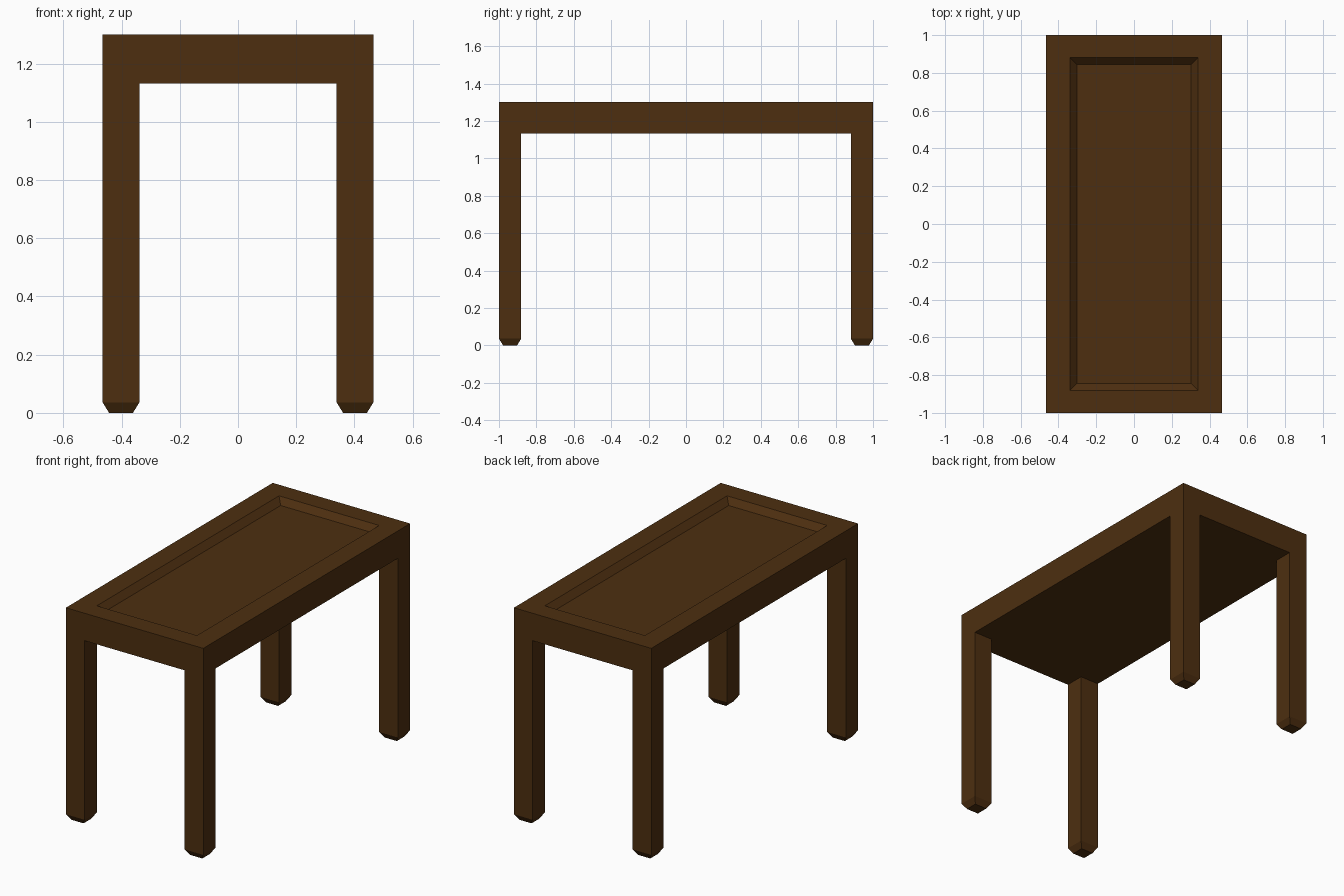
import bpy, bmesh
from mathutils import Vector, Matrix

if "Cube" in bpy.data.objects:
    bpy.data.objects.remove(bpy.data.objects["Cube"])

HX, HY = 0.465, 1.0          # half footprint
IX, IY = 0.339, 0.881        # inner lines shared by legs and top recess
TOP, UNDER = 1.30, 1.132     # slab heights
BEVEL = 0.036                # recess depth and slope width
FOOT_Z, FOOT_IN = 0.036, 0.022

wood = bpy.data.materials.new("dark brown wood")
wood.diffuse_color = (0.075, 0.028, 0.005, 1.0)
wood.use_nodes = True
wood.node_tree.nodes["Principled BSDF"].inputs["Base Color"].default_value = wood.diffuse_color

bm = bmesh.new()


def extrude(face, z, inset=0.0):
    """Extrude one face to height z, drawing its corners in by inset."""
    new = bmesh.ops.extrude_discrete_faces(bm, faces=[face])["faces"][0]
    c = new.calc_center_median()
    for v in new.verts:
        v.co.x -= inset if v.co.x > c.x else -inset
        v.co.y -= inset if v.co.y > c.y else -inset
        v.co.z = z
    return new


# slab, cut along the leg and recess lines
bmesh.ops.create_cube(bm, size=1, matrix=Matrix.Translation((0, 0, (TOP + UNDER) / 2))
                      @ Matrix.Diagonal((2 * HX, 2 * HY, TOP - UNDER, 1)))
for axis, d in ((0, IX), (1, IY)):
    for s in (-1, 1):
        n = Vector((0, 0, 0))
        n[axis] = 1
        bmesh.ops.bisect_plane(bm, geom=bm.verts[:] + bm.edges[:] + bm.faces[:],
                               plane_co=n * d * s, plane_no=n)
bm.normal_update()

corners, centre = [], None
for f in bm.faces:
    c = f.calc_center_median()
    if f.normal.z < -0.9 and abs(c.x) > IX and abs(c.y) > IY:
        corners.append(f)
    elif f.normal.z > 0.9 and abs(c.x) < 0.01 and abs(c.y) < 0.01:
        centre = f

# legs with tapered feet
for f in corners:
    extrude(extrude(f, FOOT_Z), 0.0, FOOT_IN)

# sunken top panel with sloped rim
extrude(centre, TOP - BEVEL, BEVEL)

bmesh.ops.recalc_face_normals(bm, faces=bm.faces[:])
mesh = bpy.data.meshes.new("table")
bm.to_mesh(mesh)
bm.free()
mesh.materials.append(wood)
table = bpy.data.objects.new("table", mesh)
bpy.context.collection.objects.link(table)
